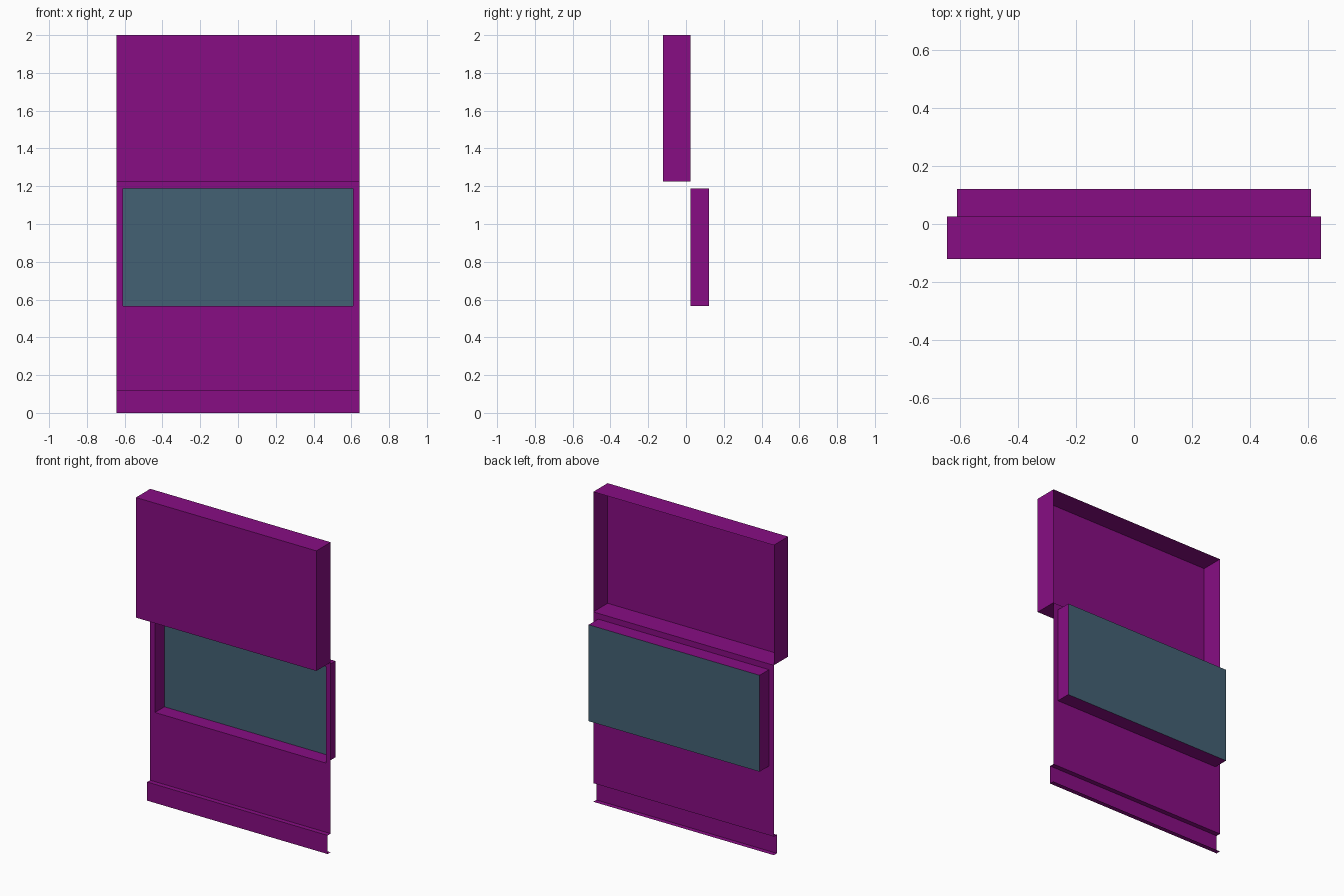
import bpy
import bmesh

# Remove the default cube
cube = bpy.data.objects.get("Cube")
if cube:
    bpy.data.objects.remove(cube, do_unlink=True)


def make_material(name, rgb):
    mat = bpy.data.materials.new(name)
    mat.use_nodes = True
    color = (*rgb, 1.0)
    mat.diffuse_color = color
    mat.node_tree.nodes["Principled BSDF"].inputs["Base Color"].default_value = color
    return mat


purple = make_material("purple paint", (0.245, 0.004, 0.228))
glass = make_material("blue grey glass", (0.056, 0.12, 0.175))

# Main dimensions
HALF_W = 0.644
WIN_W = 0.61
FRONT, LIP, SHEET, BACK = -0.121, -0.006, 0.025, 0.121
SILL, WIN_LOW, WIN_TOP, BOX_LOW, TOP = 0.12, 0.566, 1.188, 1.225, 2.0


def rectangle(half, low, high, y):
    return [(-half, y, low), (half, y, low), (half, y, high), (-half, y, high)]


def make_object(name, mat, build):
    bm = bmesh.new()
    build(bm)
    bmesh.ops.remove_doubles(bm, verts=bm.verts, dist=0.0001)
    bmesh.ops.recalc_face_normals(bm, faces=bm.faces)
    mesh = bpy.data.meshes.new(name)
    bm.to_mesh(mesh)
    bm.free()
    mesh.materials.append(mat)
    obj = bpy.data.objects.new(name, mesh)
    bpy.context.collection.objects.link(obj)
    return obj


def bridge(bm, ring_a, ring_b):
    """Join two four-cornered rings with a band of quads."""
    a = [bm.verts.new(p) for p in ring_a]
    b = [bm.verts.new(p) for p in ring_b]
    for i in range(4):
        j = (i + 1) % 4
        bm.faces.new((a[i], a[j], b[j], b[i]))
    return a, b


# Upper box: closed at the front, open at the back
def upper_box(bm):
    front, _ = bridge(bm, rectangle(HALF_W, BOX_LOW, TOP, FRONT),
                      rectangle(HALF_W, BOX_LOW, TOP, SHEET))
    bm.faces.new(front)


# Flat sheet around the window opening
def window_sheet(bm):
    bridge(bm, rectangle(HALF_W, SILL, BOX_LOW, SHEET),
           rectangle(WIN_W, WIN_LOW, WIN_TOP, SHEET))


# Window reveal running back to the glass
def window_reveal(bm):
    bridge(bm, rectangle(WIN_W, WIN_LOW, WIN_TOP, SHEET),
           rectangle(WIN_W, WIN_LOW, WIN_TOP, BACK))


def window_glass(bm):
    bm.faces.new([bm.verts.new(p) for p in rectangle(WIN_W, WIN_LOW, WIN_TOP, BACK)])


# Folded lip along the bottom, open at its ends and back
def bottom_lip(bm):
    profile = [(SHEET, SILL), (LIP, SILL), (LIP, 0), (SHEET, 0)]
    left, right = ([bm.verts.new((x, y, z)) for y, z in profile]
                   for x in (HALF_W, -HALF_W))
    for i in range(len(profile) - 1):
        bm.faces.new((left[i], left[i + 1], right[i + 1], right[i]))


make_object("upper_box", purple, upper_box)
make_object("window_sheet", purple, window_sheet)
make_object("window_reveal", purple, window_reveal)
make_object("window_glass", glass, window_glass)
make_object("bottom_lip", purple, bottom_lip)
